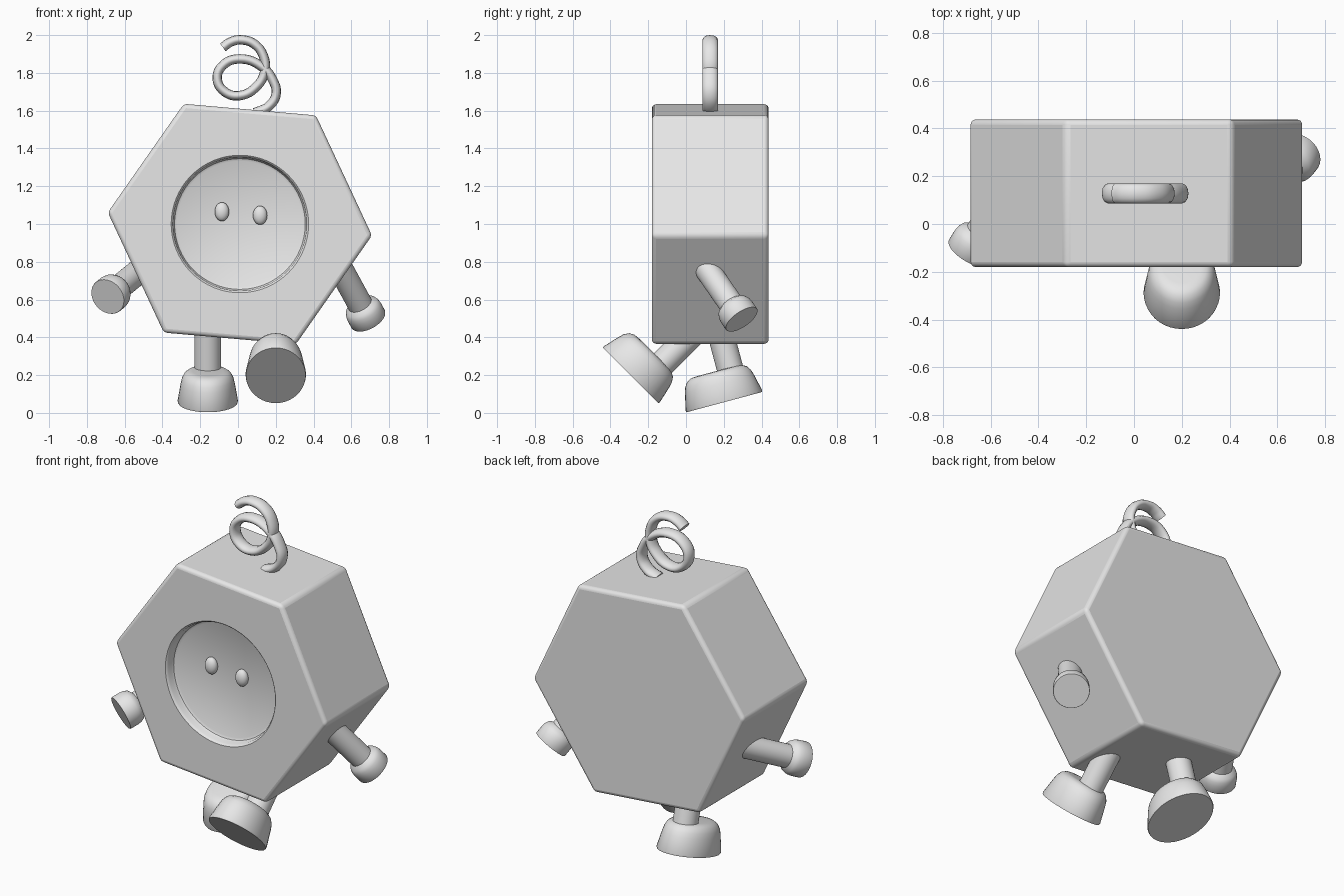
import bpy, bmesh
from math import radians, sin, cos, pi
from mathutils import Matrix, Vector

if "Cube" in bpy.data.objects:
    bpy.data.objects.remove(bpy.data.objects["Cube"])

grey = bpy.data.materials.new("plain grey")
grey.use_nodes = True
grey.diffuse_color = (0.8, 0.8, 0.8, 1)
grey.node_tree.nodes["Principled BSDF"].inputs["Base Color"].default_value = (0.8, 0.8, 0.8, 1)


def activate(ob):
    bpy.ops.object.select_all(action='DESELECT')
    ob.select_set(True)
    bpy.context.view_layer.objects.active = ob


def finish(ob, angle=35):
    ob.data.materials.clear()
    ob.data.materials.append(grey)
    activate(ob)
    bpy.ops.object.shade_smooth_by_angle(angle=radians(angle))
    return ob


def revolve(name, profile, matrix, sides=40):
    """Closed solid turned around local z from (radius, height) points, bottom first."""
    bm = bmesh.new()
    rings = [[bm.verts.new((r * cos(2 * pi * i / sides), r * sin(2 * pi * i / sides), h))
              for i in range(sides)] for r, h in profile]
    for low, high in zip(rings, rings[1:]):
        for i in range(sides):
            j = (i + 1) % sides
            bm.faces.new((low[i], low[j], high[j], high[i]))
    bm.faces.new(rings[0][::-1])
    bm.faces.new(rings[-1])
    bm.transform(matrix)
    mesh = bpy.data.meshes.new(name)
    bm.to_mesh(mesh)
    bm.free()
    ob = bpy.data.objects.new(name, mesh)
    bpy.context.collection.objects.link(ob)
    return finish(ob)


CENTRE = Vector((0.01, 0, 1.0))
FRONT, BACK = -0.18, 0.437
to_back = Matrix.Rotation(radians(-90), 4, 'X')   # local z becomes +y

# Body: six-sided block with rounded edges
hexagon = Matrix.Translation(CENTRE) @ Matrix.Rotation(radians(5), 4, 'Y') @ to_back
body = revolve("body", [(0.702, FRONT), (0.702, BACK)], hexagon, 6)
bevel = body.modifiers.new("rounded edges", 'BEVEL')
bevel.width, bevel.segments = 0.022, 4

# Round face recess with a softened rim
hollow = revolve("face_recess_cutter",
                 [(0.375, -0.03), (0.368, -0.003), (0.36, 0.003), (0.354, 0.014),
                  (0.352, 0.04), (0.346, 0.053), (0.333, 0.06)],
                 Matrix.Translation(CENTRE + Vector((0, FRONT, 0))) @ to_back, 64)
hollow.hide_render = True
cut = body.modifiers.new("face recess", 'BOOLEAN')
cut.object, cut.operation, cut.solver = hollow, 'DIFFERENCE', 'EXACT'
activate(body)
for mod in list(body.modifiers):
    bpy.ops.object.modifier_apply(modifier=mod.name)
bpy.data.objects.remove(hollow)
finish(body)

# Eyes
for name, x, z in (("right_eye", -0.085, 1.065), ("left_eye", 0.117, 1.046)):
    bpy.ops.mesh.primitive_uv_sphere_add(segments=24, ring_count=16, radius=1,
                                         location=(x, FRONT + 0.05, z))
    eye = bpy.context.object
    eye.name = name
    eye.scale = (0.038, 0.03, 0.05)
    finish(eye, 60)

# Arms: a shaft with a rounded cup hand, aimed outward
hand = [(0.098, 0), (0.1, 0.004), (0.1, 0.05), (0.097, 0.072), (0.088, 0.092), (0.066, 0.108)]
for side, tip, outward in (("left", (0.69, 0.295, 0.495), (0.41, 0.52, -0.75)),
                           ("right", (-0.69, -0.12, 0.615), (-0.48, -0.79, -0.39))):
    turn = (-Vector(outward)).to_track_quat('Z', 'Y').to_matrix().to_4x4()
    place = Matrix.Translation(tip) @ turn
    revolve(side + "_hand", hand, place)
    revolve(side + "_arm", [(0.066, 0.06), (0.066, 0.45)], place)

# Legs: an oval foot with the shaft set towards the heel
foot = [(0.985, 0), (1, 0.008), (0.9, 0.1), (0.86, 0.128), (0.78, 0.153), (0.66, 0.167), (0.5, 0.17)]
for side, sole, tilt in (("right", (-0.16, 0.203, 0.057), 15),
                         ("left", (0.2, -0.293, 0.198), -45)):
    place = Matrix.Translation(sole) @ Matrix.Rotation(radians(tilt), 4, 'X')
    revolve(side + "_foot", foot, place @ Matrix.Diagonal((0.16, 0.21, 1, 1)))
    revolve(side + "_leg", [(0.07, 0.1), (0.07, 0.46)], place @ Matrix.Translation((0, 0.075, 0)))

# Curly antenna: one flattened tube along a looping path
path = [(0.09, 1.59), (0.165, 1.625), (0.202, 1.69), (0.185, 1.76), (0.13, 1.83), (0.01, 1.874),
        (-0.08, 1.84), (-0.11, 1.77), (-0.07, 1.7), (0.01, 1.68), (0.1, 1.73), (0.142, 1.81),
        (0.138, 1.88), (0.09, 1.95), (0.015, 1.975), (-0.04, 1.963), (-0.08, 1.935)]
curve = bpy.data.curves.new("antenna", 'CURVE')
curve.dimensions = '3D'
curve.bevel_depth, curve.bevel_resolution = 0.025, 4
curve.resolution_u, curve.use_fill_caps = 6, True
spline = curve.splines.new('BEZIER')
spline.bezier_points.add(len(path) - 1)
for point, (x, z) in zip(spline.bezier_points, path):
    point.co = (x, 0, z)
    point.handle_left_type = point.handle_right_type = 'AUTO'
antenna = bpy.data.objects.new("antenna", curve)
bpy.context.collection.objects.link(antenna)
antenna.location.y = 0.128
antenna.scale.y = 1.65
activate(antenna)
bpy.ops.object.convert(target='MESH')
finish(bpy.context.object, 50)
